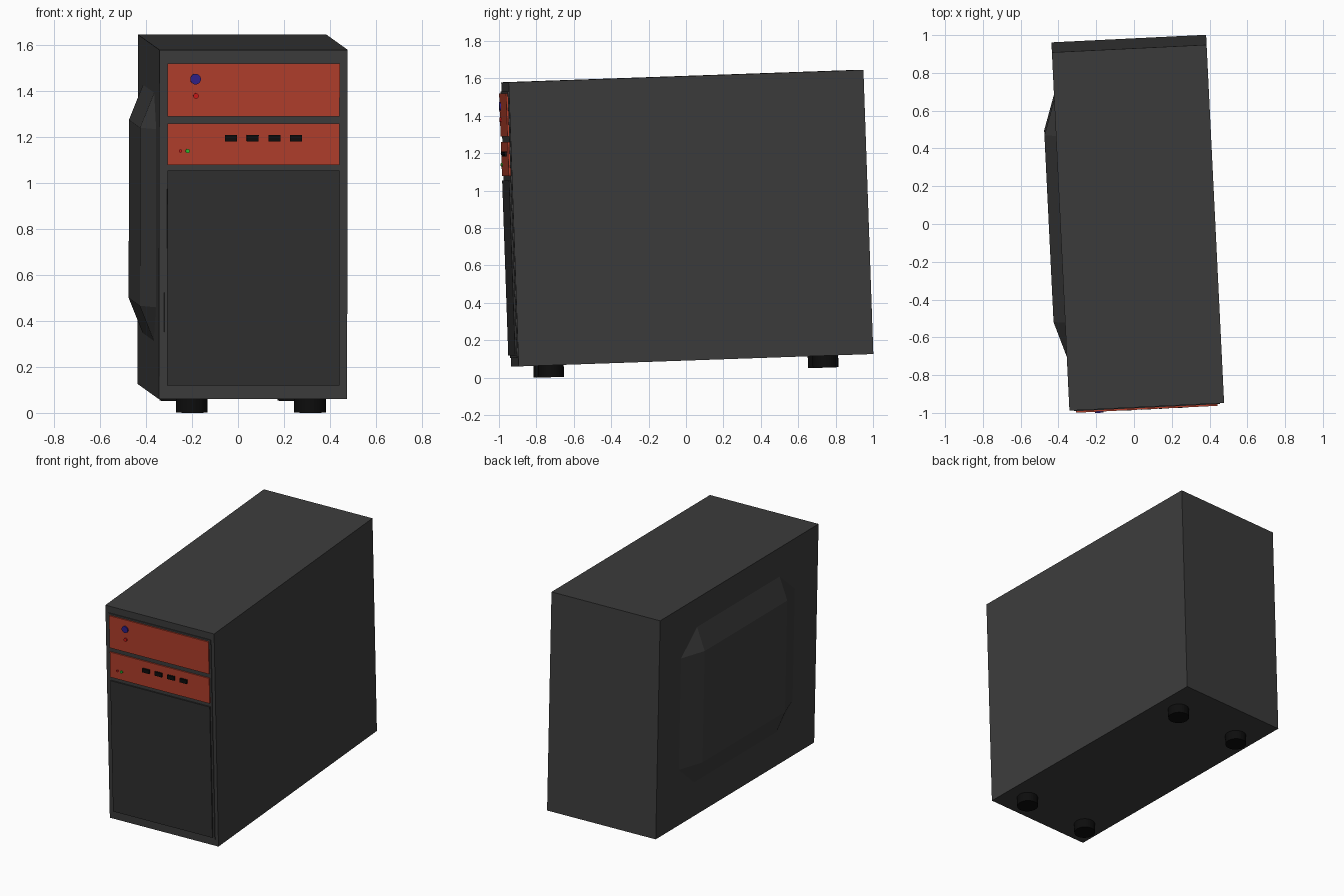
import bpy, bmesh
from math import radians
from mathutils import Matrix, Vector

if "Cube" in bpy.data.objects:
    bpy.data.objects.remove(bpy.data.objects["Cube"])

# Whole tower is turned and tilted slightly; local origin = front bottom centre
POSE = (Matrix.Translation((0.065, -0.915, 0.06))
        @ Matrix.Rotation(radians(2.8), 4, 'Z')
        @ Matrix.Rotation(radians(2.0), 4, 'X'))


def material(name, r, g, b):
    m = bpy.data.materials.new(name)
    m.diffuse_color = (r, g, b, 1)
    m.use_nodes = True
    m.node_tree.nodes["Principled BSDF"].inputs["Base Color"].default_value = m.diffuse_color
    return m


DARK = material("charcoal", 0.045, 0.045, 0.045)
DOOR = material("dark_charcoal", 0.03, 0.03, 0.03)
ORANGE = material("orange_red", 0.45, 0.05, 0.025)
BLACK = material("black", 0.004, 0.004, 0.004)
BLUE = material("blue", 0.03, 0.015, 0.25)
RED = material("red", 0.6, 0.01, 0.01)
GREEN = material("green", 0.03, 0.5, 0.03)


def finish(bm, name, mat):
    bmesh.ops.recalc_face_normals(bm, faces=bm.faces)
    me = bpy.data.meshes.new(name)
    bm.to_mesh(me)
    bm.free()
    me.materials.append(mat)
    ob = bpy.data.objects.new(name, me)
    bpy.context.collection.objects.link(ob)
    ob.matrix_world = POSE
    return ob


def box(name, lo, hi, mat):
    lo, hi = Vector(lo), Vector(hi)
    bm = bmesh.new()
    m = Matrix.Translation((lo + hi) / 2) @ Matrix.Diagonal((*(hi - lo), 1))
    bmesh.ops.create_cube(bm, size=1, matrix=m)
    return finish(bm, name, mat)


def disc(name, centre, radius, depth, mat, axis='Z', sides=32):
    bm = bmesh.new()
    m = Matrix.Translation(centre)
    if axis == 'Y':
        m = m @ Matrix.Rotation(radians(90), 4, 'X')
    bmesh.ops.create_cone(bm, cap_ends=True, segments=sides, radius1=radius,
                          radius2=radius, depth=depth, matrix=m)
    return finish(bm, name, mat)


# Case and thin front bezel
box("case", (-0.41, 0, 0), (0.41, 1.9, 1.52), DARK)
box("front_bezel", (-0.387, -0.006, 0.045), (0.387, 0.01, 1.472), DARK)

# Front panels
for name, z0, z1, mat in (("lower_door", 0.06, 0.995, DOOR),
                          ("port_panel", 1.02, 1.20, ORANGE),
                          ("power_panel", 1.23, 1.46, ORANGE)):
    box(name, (-0.375, -0.015, z0), (0.375, 0.01, z1), mat)

# Buttons and indicator lights
for name, x, z, r, mat in (("power_button", -0.253, 1.393, 0.023, BLUE),
                           ("reset_button", -0.251, 1.32, 0.012, RED),
                           ("red_light", -0.318, 1.08, 0.007, RED),
                           ("green_light", -0.287, 1.08, 0.009, GREEN)):
    disc(name, (x, -0.012, z), r, 0.022, mat, 'Y')

# Row of ports
for i in range(4):
    x = -0.098 + 0.094 * i
    box(f"port_{i + 1}", (x - 0.026, -0.027, 1.123), (x + 0.026, 0, 1.15), BLACK)

# Raised bulge on the left side: rectangular top, corner-cut base
y_in, y_out = (0.46, 1.45), (0.27, 1.64)
z_in, z_out = (0.39, 1.165), (0.235, 1.32)
bm = bmesh.new()
for i in (0, 1):
    for j in (0, 1):
        bm.verts.new((-0.471, y_in[i], z_in[j]))
        bm.verts.new((-0.409, y_out[i], z_in[j]))
        bm.verts.new((-0.409, y_in[i], z_out[j]))
bmesh.ops.convex_hull(bm, input=bm.verts)
bmesh.ops.dissolve_limit(bm, angle_limit=0.01, verts=bm.verts, edges=bm.edges)
finish(bm, "side_panel_bulge", DARK)

# Four round feet
for x, side in ((-0.257, "left"), (0.257, "right")):
    for y, end in ((0.18, "front"), (1.65, "back")):
        disc(f"{end}_{side}_foot", (x, y, -0.027), 0.069, 0.074, BLACK)
